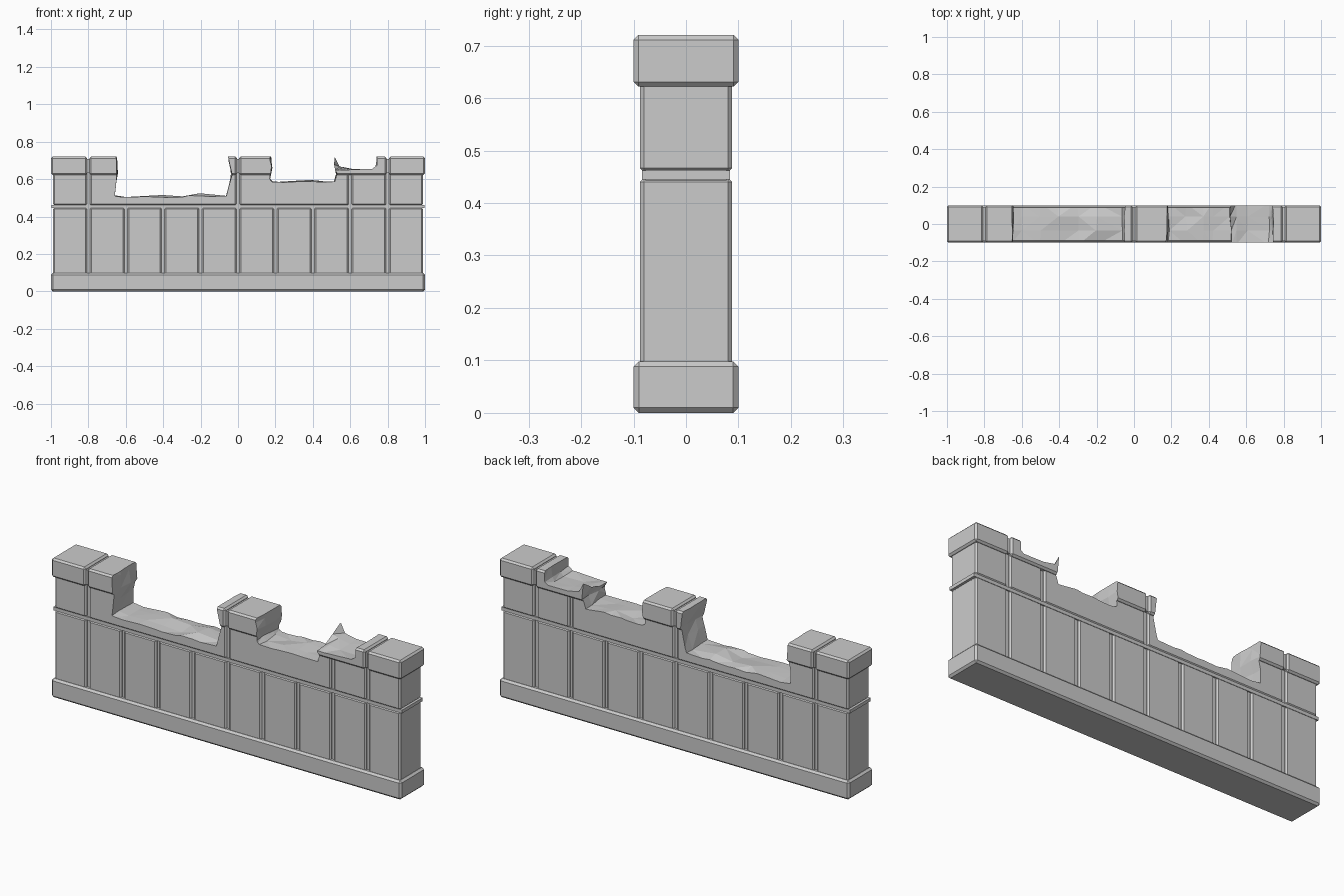
import bpy, bmesh, random

if "Cube" in bpy.data.objects:
    bpy.data.objects.remove(bpy.data.objects["Cube"])

random.seed(4)


def chamfered_block(name, x0, x1, depth, z0, z1, bevel):
    """Box spanning x0..x1, z0..z1, centred on y, with flat chamfered edges."""
    bm = bmesh.new()
    bmesh.ops.create_cube(bm, size=1)
    for v in bm.verts:
        v.co.x = x0 if v.co.x < 0 else x1
        v.co.y *= 2 * depth
        v.co.z = z0 if v.co.z < 0 else z1
    if bevel:
        bmesh.ops.bevel(bm, geom=bm.edges[:], offset=bevel, segments=1, affect='EDGES')
    me = bpy.data.meshes.new(name)
    bm.to_mesh(me)
    bm.free()
    ob = bpy.data.objects.new(name, me)
    bpy.context.collection.objects.link(ob)
    return ob


def rubble_cutter(name, profile, lifts):
    """Jagged volume above a profile; each profile is varied from front to back."""
    bm = bmesh.new()
    rows = []
    for j, y in enumerate((-0.11, -0.035, 0.04, 0.11)):
        pts = []
        for i, (x, z) in enumerate(profile):
            z += lifts.get(i, (0, 0, 0, 0))[j]
            pts.append((x + random.uniform(-.005, .005), y, z + random.uniform(-.005, .005)))
        pts = [(profile[0][0], y, .9)] + pts + [(profile[-1][0], y, .9)]
        rows.append([bm.verts.new(p) for p in pts])
    n = len(rows[0])
    for a, b in zip(rows, rows[1:]):
        for i in range(n):
            k = (i + 1) % n
            bm.faces.new((a[i], a[k], b[k], b[i]))
    bm.faces.new(rows[0][::-1])
    bm.faces.new(rows[-1])
    bmesh.ops.triangulate(bm, faces=bm.faces[:])
    bmesh.ops.recalc_face_normals(bm, faces=bm.faces[:])
    me = bpy.data.meshes.new(name)
    bm.to_mesh(me)
    bm.free()
    ob = bpy.data.objects.new(name, me)
    ob.hide_render = True
    bpy.context.collection.objects.link(ob)
    return ob


# Plinth and the strip in the horizontal joint
chamfered_block("plinth", -1, 1, .1, 0, .098, .01)
chamfered_block("joint_strip", -.998, .998, .084, .445, .462, 0)

# Lower row of ten slabs
GAP = .008
for i in range(10):
    x0, x1 = -1 + .2 * i, -.8 + .2 * i
    chamfered_block("lower_slab", max(x0 + GAP, -.988), min(x1 - GAP, .988),
                    .088, .085, .448, .008)

# Core, upper slabs and capstones, all broken along the top
broken = [chamfered_block("core", -.985, .985, .077, .05, .7, 0)]
edges = [-1, -.8, 0, .6, .8, 1]
for x0, x1 in zip(edges, edges[1:]):
    broken.append(chamfered_block("upper_slab", max(x0 + GAP, -.988), min(x1 - GAP, .988),
                                  .088, .459, .66, .008))
edges = [-1, -.8, 0, .8, 1]
for x0, x1 in zip(edges, edges[1:]):
    broken.append(chamfered_block("capstone", x0 + (0 if x0 == -1 else .006),
                                  x1 - (0 if x1 == 1 else .006), .1, .622, .72, .009))
broken.append(chamfered_block("cap_core", -.985, .985, .09, .632, .708, 0))

# Damage: wide left gap, and right gap with a splinter standing at the back
left_gap = rubble_cutter("left_gap_cutter", [
    (-.652, .74), (-.65, .70), (-.645, .64), (-.655, .58), (-.662, .51), (-.6, .505),
    (-.5, .510), (-.4, .498), (-.3, .503), (-.2, .508), (-.06, .51), (-.045, .58),
    (-.035, .63), (-.05, .70), (-.055, .74)], {7: (0, .01, .015, 0), 9: (0, .015, .01, 0)})
right_gap = rubble_cutter("right_gap_cutter", [
    (.172, .74), (.175, .70), (.182, .66), (.168, .60), (.185, .588), (.28, .585),
    (.37, .583), (.42, .59), (.515, .585), (.528, .63), (.518, .655), (.545, .66),
    (.61, .655), (.72, .652), (.738, .67), (.742, .74)],
    {10: (-.01, -.005, .02, .065), 11: (-.015, -.005, .01, .012), 6: (0, .012, .012, 0)})

# Apply the cuts, then drop the cutters
for ob in broken:
    for cutter in (left_gap, right_gap):
        mod = ob.modifiers.new("break", 'BOOLEAN')
        mod.operation = 'DIFFERENCE'
        mod.solver = 'EXACT'
        mod.object = cutter
    dg = bpy.context.evaluated_depsgraph_get()
    dg.update()
    result = bpy.data.meshes.new_from_object(ob.evaluated_get(dg))
    ob.modifiers.clear()
    ob.data = result
for cutter in (left_gap, right_gap):
    bpy.data.objects.remove(cutter)
